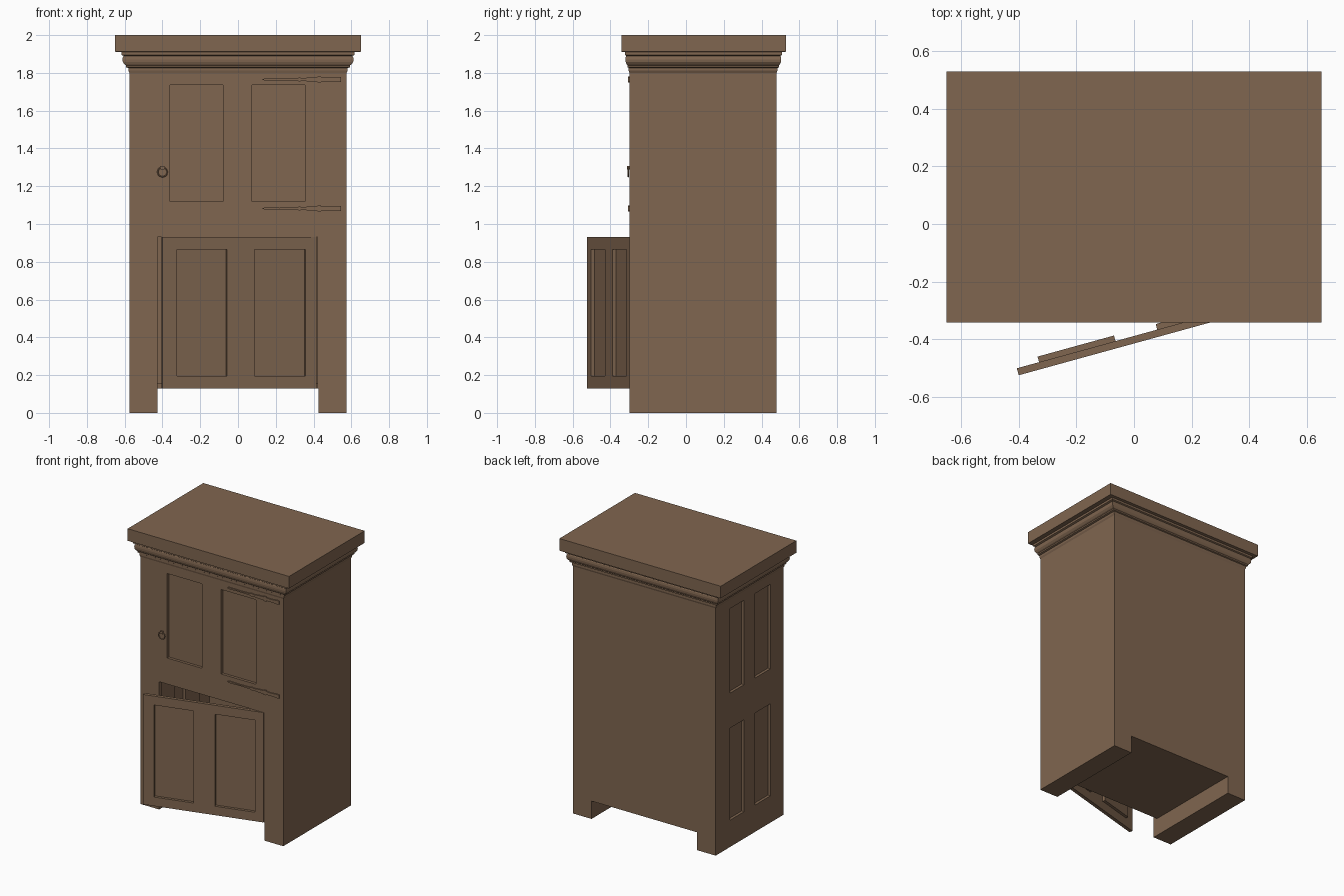
import bpy, bmesh, math
from mathutils import Matrix

if "Cube" in bpy.data.objects:
    bpy.data.objects.remove(bpy.data.objects["Cube"])

wood = bpy.data.materials.new("brown_wood")
wood.diffuse_color = (0.216, 0.133, 0.080, 1)
wood.use_nodes = True
wood.node_tree.nodes["Principled BSDF"].inputs["Base Color"].default_value = wood.diffuse_color


def finish(name, bm):
    bmesh.ops.recalc_face_normals(bm, faces=bm.faces)
    me = bpy.data.meshes.new(name)
    bm.to_mesh(me)
    bm.free()
    me.materials.append(wood)
    ob = bpy.data.objects.new(name, me)
    bpy.context.collection.objects.link(ob)
    return ob


def box(name, x, y, z):
    bm = bmesh.new()
    size = (x[1] - x[0], y[1] - y[0], z[1] - z[0])
    mid = ((x[0] + x[1]) / 2, (y[0] + y[1]) / 2, (z[0] + z[1]) / 2)
    bmesh.ops.create_cube(bm, size=1, matrix=Matrix.Translation(mid) @ Matrix.Diagonal((*size, 1)))
    return finish(name, bm)


def cut(ob, *ranges):
    cutter = box("cutter", *ranges)
    cutter.hide_render = True
    mod = ob.modifiers.new("cut", 'BOOLEAN')
    mod.operation, mod.solver, mod.object = 'DIFFERENCE', 'EXACT', cutter
    bpy.context.view_layer.objects.active = ob
    bpy.ops.object.modifier_apply(modifier=mod.name)
    bpy.data.objects.remove(cutter)


# Main dimensions
X, Y0, Y1 = 0.575, -0.30, 0.48
WALL, DEEP = 0.025, 0.02
LOW, HIGH = (0.195, 0.865), (1.12, 1.735)

# Hollow carcass with foot channel and lower doorway
carcass = box("carcass", (-X, X), (Y0, Y1), (0, 1.82))
cut(carcass, (-X + WALL, X - WALL), (Y0 + WALL, Y1 - WALL), (0.155, 1.79))
cut(carcass, (-0.425, 0.425), (-0.6, 0.8), (-0.1, 0.13))
cut(carcass, (-0.425, 0.42), (-0.6, Y0 + WALL + 0.01), (0.1, 0.93))

# Recessed panels in the upper front
for x in ((-0.36, -0.08), (0.075, 0.355)):
    cut(carcass, x, (Y0 - 0.1, Y0 + WALL + 0.01), HIGH)
    box("upper_front_panel", x, (Y0 + DEEP, Y0 + DEEP + WALL), HIGH)

# Recessed panels in the left side
for y in ((-0.15, 0.03), (0.153, 0.316)):
    for z in (LOW, HIGH):
        cut(carcass, (-X - 0.1, -X + WALL + 0.01), y, z)
        box("side_panel", (-X + DEEP, -X + DEEP + WALL), y, z)

# Open lower door, swung about its right edge
swing = Matrix.Translation((0.415, Y0, 0)) @ Matrix.Rotation(math.radians(15.4), 4, 'Z')
door = box("lower_door", (-0.845, 0), (0, WALL), (0.13, 0.93))
parts = [door]
for x in ((-0.765, -0.49), (-0.34, -0.06)):
    cut(door, x, (-0.1, 0.1), LOW)
    parts.append(box("lower_door_panel", x, (DEEP, DEEP + WALL), LOW))
for p in parts:
    p.matrix_world = swing

# Stepped crown moulding and cap: (overhang, height)
profile = [(0, 1.80), (0.006, 1.812), (0.006, 1.826), (0.018, 1.83), (0.018, 1.84),
           (0.026, 1.845), (0.035, 1.858), (0.037, 1.872), (0.034, 1.886), (0.03, 1.89),
           (0.043, 1.895), (0.043, 1.91), (0.075, 1.912), (0.075, 2.0)]
bm = bmesh.new()
rings = []
for o, z in profile:
    f, b = Y0 - o * 0.55, Y1 + o * 0.65
    rings.append([bm.verts.new(c) for c in
                  ((-X - o, f, z), (X + o, f, z), (X + o, b, z), (-X - o, b, z))])
for r, s in zip(rings, rings[1:]):
    for i in range(4):
        j = (i + 1) % 4
        bm.faces.new((r[i], r[j], s[j], s[i]))
bm.faces.new(rings[0][::-1])
bm.faces.new(rings[-1])
finish("crown", bm)

# Strap hinges: (x, half height)
strap = [(0.13, 0.002), (0.145, 0.006), (0.22, 0.004), (0.31, 0.006), (0.325, 0.011),
         (0.34, 0.007), (0.39, 0.012), (0.42, 0.012), (0.42, 0.017), (0.44, 0.017),
         (0.44, 0.012), (0.48, 0.010), (0.53, 0.014), (0.545, 0.012)]
for z in (1.765, 1.082):
    bm = bmesh.new()
    outline = [(x, z + h) for x, h in strap] + [(x, z - h) for x, h in reversed(strap)]
    face = bm.faces.new([bm.verts.new((x, Y0 + 0.002, v)) for x, v in outline])
    ext = bmesh.ops.extrude_face_region(bm, geom=[face])
    moved = [g for g in ext["geom"] if isinstance(g, bmesh.types.BMVert)]
    bmesh.ops.translate(bm, vec=(0, -0.010, 0), verts=moved)
    finish("strap_hinge", bm)

# Ring pull with its mount
bpy.ops.mesh.primitive_torus_add(major_segments=20, minor_segments=6, major_radius=0.025,
                                 minor_radius=0.0035, location=(-0.40, Y0 - 0.006, 1.275),
                                 rotation=(math.pi / 2, 0, 0))
ring = bpy.context.object
ring.name = "ring_pull"
ring.data.materials.append(wood)
bpy.ops.object.shade_smooth_by_angle()
box("ring_mount", (-0.41, -0.39), (Y0 - 0.012, Y0 + 0.002), (1.289, 1.307))
